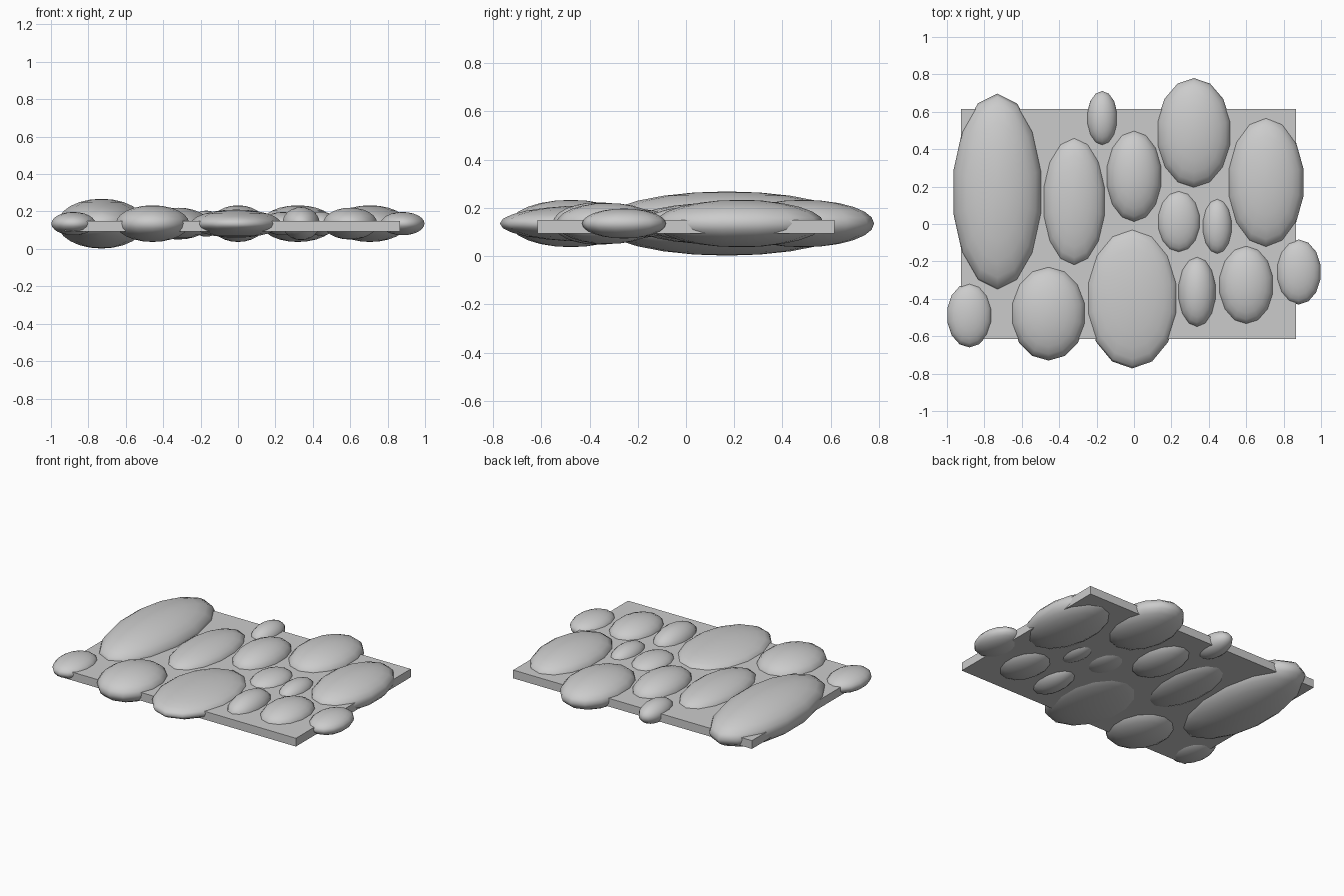
import bpy, bmesh, math

cube = bpy.data.objects.get("Cube")
if cube:
    bpy.data.objects.remove(cube, do_unlink=True)

grey = bpy.data.materials.new("stone_grey")
grey.use_nodes = True
colour = (0.6, 0.6, 0.6, 1)
grey.diffuse_color = colour
grey.node_tree.nodes["Principled BSDF"].inputs["Base Color"].default_value = colour

SIDES = 14
MID_Z = 0.135


def add_object(name, bm, location, scale, smooth):
    bmesh.ops.scale(bm, vec=scale, verts=bm.verts)
    for face in bm.faces:
        face.smooth = smooth
    mesh = bpy.data.meshes.new(name)
    bm.to_mesh(mesh)
    bm.free()
    mesh.materials.append(grey)
    obj = bpy.data.objects.new(name, mesh)
    obj.location = location
    bpy.context.collection.objects.link(obj)


def add_stone(name, x, y, rx, ry, rz):
    bm = bmesh.new()
    bmesh.ops.create_uvsphere(bm, u_segments=SIDES, v_segments=12, radius=1)
    # the widest points lie on flat sides, so widen to reach the full radius
    rx /= math.cos(math.pi / SIDES)
    add_object(name, bm, (x, y, MID_Z), (rx, ry, rz), True)


# Flat bed that holds the stones
bm = bmesh.new()
bmesh.ops.create_cube(bm, size=1)
add_object("bed_slab", bm, (-0.03, 0, 0.122), (1.79, 1.23, 0.056), False)

# Flattened cobbles: name, centre x, centre y, radii x, y, z
stones = [
    ("large_left_stone", -0.73, 0.17, 0.235, 0.527, 0.133),
    ("inner_left_stone", -0.32, 0.12, 0.166, 0.346, 0.085),
    ("small_back_stone", -0.17, 0.565, 0.08, 0.146, 0.07),
    ("centre_stone", 0, 0.255, 0.147, 0.247, 0.098),
    ("back_stone", 0.32, 0.485, 0.196, 0.295, 0.098),
    ("large_right_stone", 0.705, 0.222, 0.2, 0.35, 0.098),
    ("middle_pebble", 0.24, 0.013, 0.113, 0.167, 0.062),
    ("tiny_pebble", 0.445, -0.013, 0.078, 0.15, 0.065),
    ("narrow_front_pebble", 0.337, -0.363, 0.1, 0.19, 0.088),
    ("front_right_stone", 0.6, -0.326, 0.145, 0.212, 0.085),
    ("right_edge_stone", 0.88, -0.257, 0.117, 0.174, 0.062),
    ("large_front_stone", -0.01, -0.397, 0.24, 0.375, 0.075),
    ("front_left_stone", -0.457, -0.478, 0.196, 0.252, 0.098),
    ("left_corner_stone", -0.88, -0.488, 0.118, 0.172, 0.062),
]
for stone in stones:
    add_stone(*stone)
